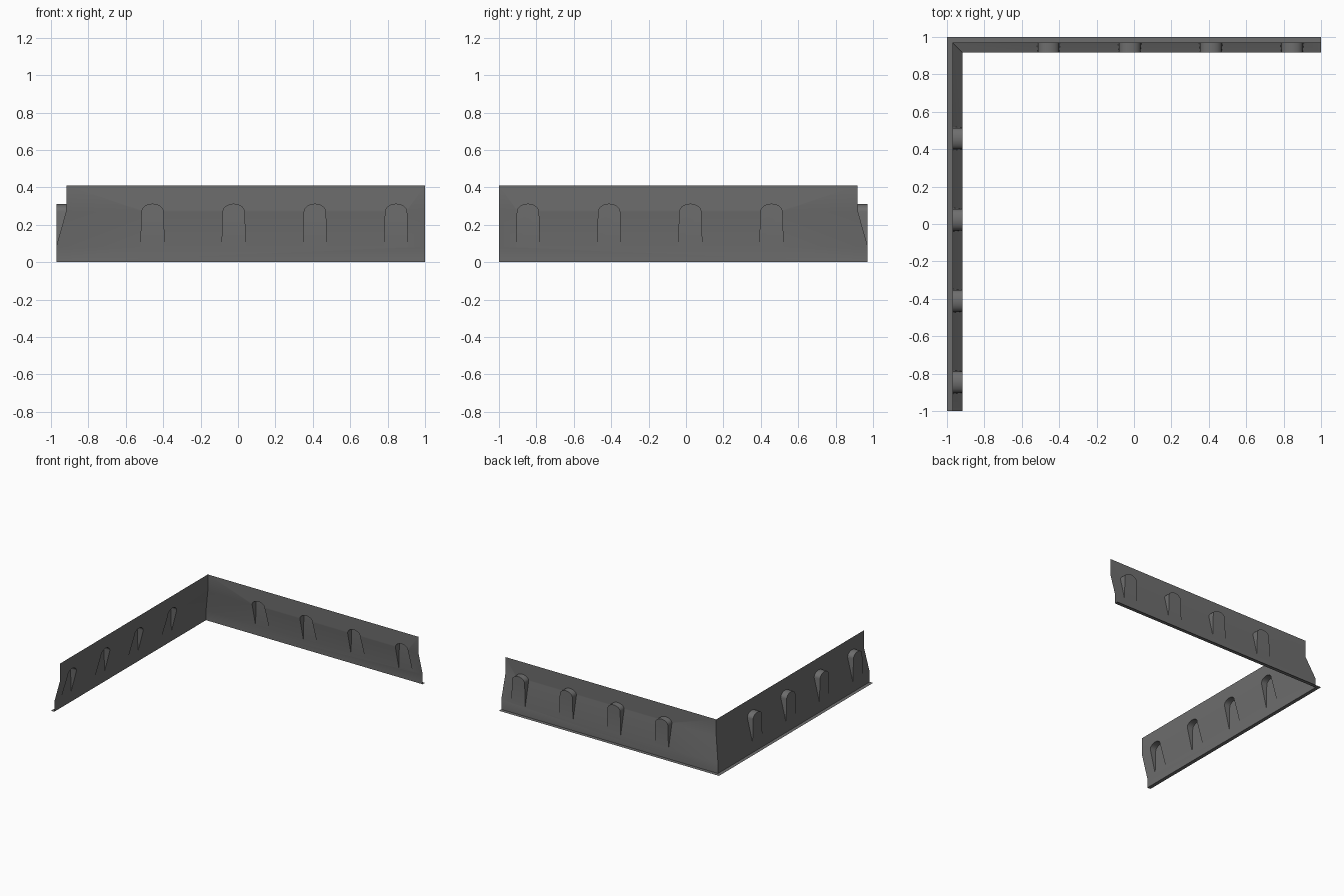
import bpy, bmesh, math

cube = bpy.data.objects.get("Cube")
if cube:
    bpy.data.objects.remove(cube, do_unlink=True)

# Sheet profile: distance from centre and heights of the bends
LIP, OUTER, INNER = 1.0, 0.97, 0.917
LOW, BEND, TOP = 0.08, 0.27, 0.41
# Arched pockets pressed out of the sheet
CENTRES = [-0.457 + 0.434 * i for i in range(4)]
HALF_TOP, HALF_LOW, ARCH_RISE, STEPS = 0.057, 0.063, 0.04, 14

grey = bpy.data.materials.new("dark_grey")
grey.use_nodes = True
colour = (0.155, 0.155, 0.155, 1)
grey.diffuse_color = colour
grey.node_tree.nodes["Principled BSDF"].inputs["Base Color"].default_value = colour


def arch(c):
    """Arch outline from its left springing to its right one, as (u, z)."""
    angles = [math.pi * (1 - i / STEPS) for i in range(STEPS + 1)]
    return [(c + HALF_TOP * math.cos(a), BEND + ARCH_RISE * math.sin(a)) for a in angles]


def build_arm(name, place):
    bm = bmesh.new()

    def face(points):
        bm.faces.new([bm.verts.new(place(*p)) for p in points])

    # Bottom lip, lying flat
    face([(-LIP, LIP, 0), (1, LIP, 0), (1, OUTER, 0), (-OUTER, OUTER, 0)])

    # Lower upright strip, with a point at each pocket foot
    feet = [(c + s * HALF_LOW, OUTER, LOW) for c in CENTRES for s in (-1, 1)]
    face([(1, OUTER, 0), (-OUTER, OUTER, 0), (-OUTER, OUTER, LOW)] + feet + [(1, OUTER, LOW)])

    # Upper upright panel, notched by the arches
    rim = [(u, INNER, z) for c in CENTRES for u, z in arch(c)]
    face([(-INNER, INNER, TOP), (-INNER, INNER, BEND)] + rim
         + [(1, INNER, BEND), (1, INNER, TOP)])

    # Sloping panels between the pockets
    low = [-OUTER] + [f[0] for f in feet] + [1]
    high = [-INNER] + [c + s * HALF_TOP for c in CENTRES for s in (-1, 1)] + [1]
    for i in range(0, len(low), 2):
        face([(low[i], OUTER, LOW), (low[i + 1], OUTER, LOW),
              (high[i + 1], INNER, BEND), (high[i], INNER, BEND)])

    # Pockets: flat back, arched roof and tapering cheeks
    for c in CENTRES:
        curve = arch(c)
        left, right = (c - HALF_LOW, OUTER, LOW), (c + HALF_LOW, OUTER, LOW)
        face([left] + [(u, OUTER, z) for u, z in curve] + [right])
        for (u0, z0), (u1, z1) in zip(curve, curve[1:]):
            face([(u0, INNER, z0), (u1, INNER, z1), (u1, OUTER, z1), (u0, OUTER, z0)])
        for foot, (u, z) in ((left, curve[0]), (right, curve[-1])):
            face([foot, (u, INNER, z), (u, OUTER, z)])

    bmesh.ops.remove_doubles(bm, verts=bm.verts, dist=0.0005)
    bmesh.ops.recalc_face_normals(bm, faces=bm.faces)
    bm.faces.ensure_lookup_table()
    if bm.faces[0].normal.z < 0:
        bmesh.ops.reverse_faces(bm, faces=bm.faces)

    mesh = bpy.data.meshes.new(name)
    bm.to_mesh(mesh)
    bm.free()
    mesh.materials.append(grey)
    obj = bpy.data.objects.new(name, mesh)
    bpy.context.collection.objects.link(obj)
    bpy.ops.object.select_all(action="DESELECT")
    obj.select_set(True)
    bpy.context.view_layer.objects.active = obj
    bpy.ops.object.shade_smooth_by_angle(angle=math.radians(30))


# Two mitred arms meeting at the back right-hand corner
build_arm("back_panel", lambda u, d, z: (u, d, z))
build_arm("side_panel", lambda u, d, z: (-d, -u, z))
